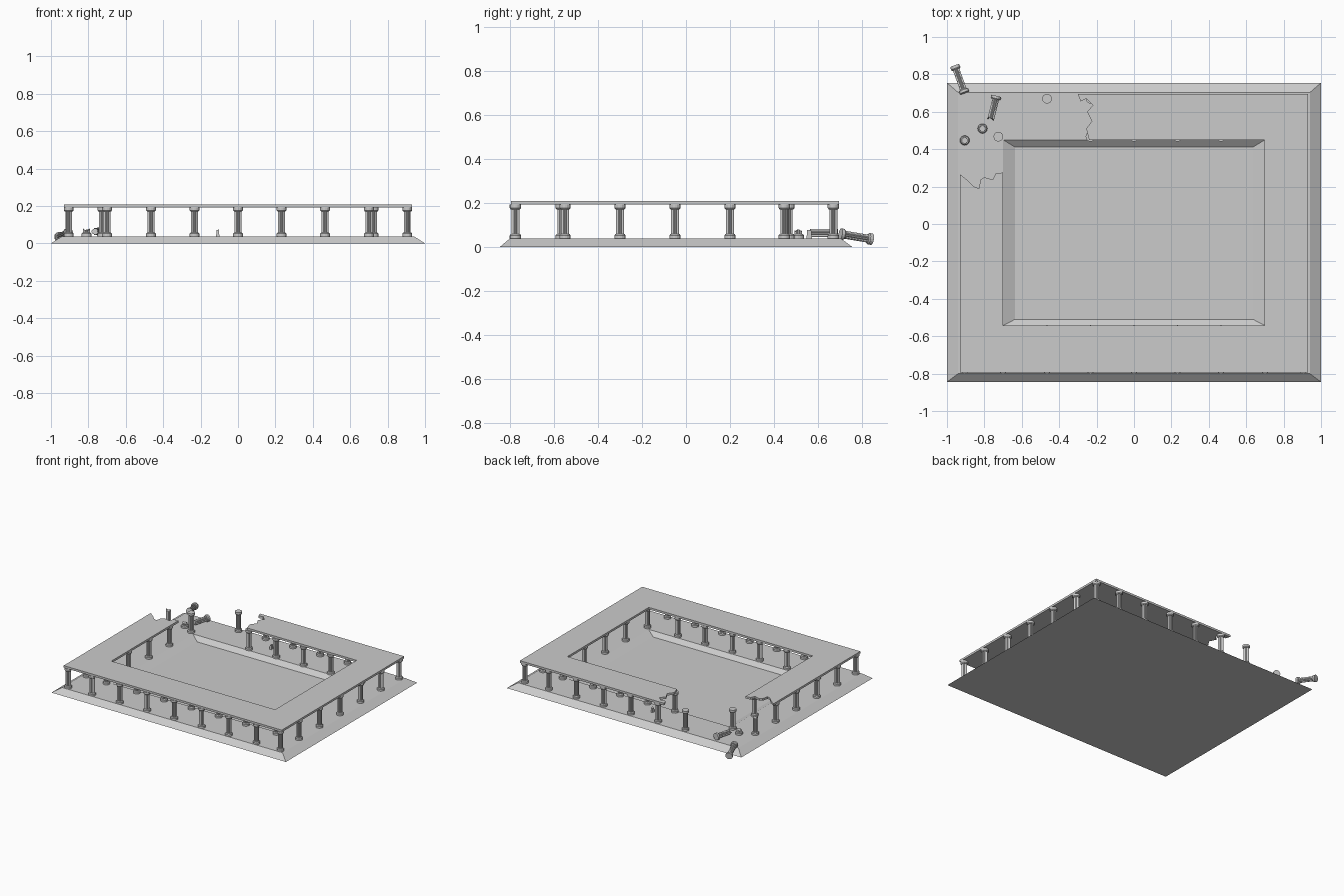
import bpy, bmesh, math
from mathutils import Vector, Matrix

if "Cube" in bpy.data.objects:
    bpy.data.objects.remove(bpy.data.objects["Cube"])

YC = -0.045            # centre line of the ruin in y
Z0, Z1, Z2 = 0.038, 0.192, 0.208   # terrace top, roof underside, roof top


def finish(name, bm):
    bmesh.ops.recalc_face_normals(bm, faces=bm.faces)
    me = bpy.data.meshes.new(name)
    bm.to_mesh(me)
    bm.free()
    ob = bpy.data.objects.new(name, me)
    bpy.context.collection.objects.link(ob)
    return ob


def loft(bm, rings):
    loops = [[bm.verts.new(p) for p in r] for r in rings]
    for a, b in zip(loops, loops[1:]):
        n = len(a)
        for i in range(n):
            bm.faces.new((a[i], a[(i + 1) % n], b[(i + 1) % n], b[i]))
    bm.faces.new(loops[0][::-1])
    bm.faces.new(loops[-1])
    bm.normal_update()


def rect(x, y0, y1, z):
    return [(-x, y0, z), (x, y0, z), (x, y1, z), (-x, y1, z)]


# foundation with sloping sides and a sunken court
bm = bmesh.new()
loft(bm, [rect(1, -0.845, 0.755, 0), rect(0.94, -0.8, 0.703, Z0),
          rect(0.70, -0.543, 0.45, Z0), rect(0.637, -0.51, 0.412, 0.008)])
finish("foundation", bm)

# roof slab: a ring broken open at the back left corner
break_left = [(-.70, .275), (-.74, .27), (-.755, .237), (-.80, .25), (-.82, .237),
              (-.83, .19), (-.855, .20), (-.88, .225), (-.91, .25), (-.93, .265)]
break_back = [(-.30, .695), (-.285, .655), (-.255, .67), (-.22, .635), (-.25, .60),
              (-.225, .55), (-.255, .51), (-.24, .45)]
outline = (break_left + [(-.93, -.795), (.93, -.795), (.93, .695)] + break_back +
           [(.697, .45), (.697, -.543), (-.70, -.543)])
bm = bmesh.new()
loft(bm, [[(x, y, Z1) for x, y in outline], [(x, y, Z2) for x, y in outline]])
bmesh.ops.triangulate(bm, faces=[f for f in bm.faces if len(f.verts) > 4],
                      ngon_method='EAR_CLIP')
finish("roof_slab", bm)

H = Z1 - Z0


def drum(profile, sides=16):
    return [[(r * math.cos(2 * math.pi * i / sides), r * math.sin(2 * math.pi * i / sides), z)
             for i in range(sides)] for r, z in profile]


def column(name, matrix, base=True, capital=True, z_lo=0.015, z_hi=H - 0.015, ragged=0.0):
    """Fluted column standing on its local origin."""
    bm = bmesh.new()
    if base:
        loft(bm, drum([(.026, 0), (.026, .014), (.021, .02)]))
    if capital:
        loft(bm, drum([(.021, H - .022), (.026, H - .016), (.026, H)]))
    n = 24
    rings = []
    for z in (z_lo, z_hi):
        ring = []
        for i in range(n):
            a = 2 * math.pi * i / n
            r = .0185 if i % 2 else .0155
            dz = ragged * math.sin(a * 3 + 1) * math.cos(a) if z == z_hi else 0
            ring.append((r * math.cos(a), r * math.sin(a), z + dz))
        rings.append(ring)
    loft(bm, rings)
    bmesh.ops.transform(bm, matrix=matrix, verts=bm.verts)
    return finish(name, bm)


def at(x, y, z=Z0):
    return Matrix.Translation((x, y, z))


def lying(p, q):
    p, q = Vector(p), Vector(q)
    return Matrix.Translation(p) @ (q - p).to_track_quat('Z', 'Y').to_matrix().to_4x4()


# standing colonnades, outer and inner, minus the collapsed ones
xs = [-.465, -.2325, 0, .2325, .465]
ys = [YC - .005 + d for d in (-.25, 0, .25)]
outer = [(x, y) for x in [-.905, -.7] + xs + [.7, .905] for y in (.67, -.775)]
outer += [(x, y) for x in (-.905, .905) for y in [-.55] + ys + [.447]]
inner = [(x, y) for x in [-.725] + xs + [.725] for y in (.467, -.567)]
inner += [(x, y) for x in (-.725, .725) for y in ys]
fallen = [(-.905, .67), (-.7, .67), (-.905, .447), (-.465, .467)]
for name, spots in (("outer_column", outer), ("inner_column", inner)):
    for x, y in spots:
        if (x, y) not in fallen:
            column(name, at(x, y))

# broken and toppled columns at the collapsed corner
column("broken_column", at(-.905, .447), capital=False, z_hi=.13, ragged=.008)
column("toppled_column", lying((-.906, .702, .058), (-.958, .845, .034)))
column("snapped_column", lying((-.735, .685, .063), (-.772, .535, .063)),
       capital=False, z_hi=.125, ragged=.008)
column("column_stump", at(-.81, .51), capital=False, z_hi=.035, ragged=.006)

# loose shard of a shaft under the roof
bm = bmesh.new()
loft(bm, [[(-.117, .55, Z0), (-.1, .548, Z0), (-.102, .572, Z0), (-.115, .57, Z0)],
          [(-.115, .552, .068), (-.101, .55, .076), (-.103, .57, .074), (-.114, .568, .07)]])
finish("shaft_shard", bm)
